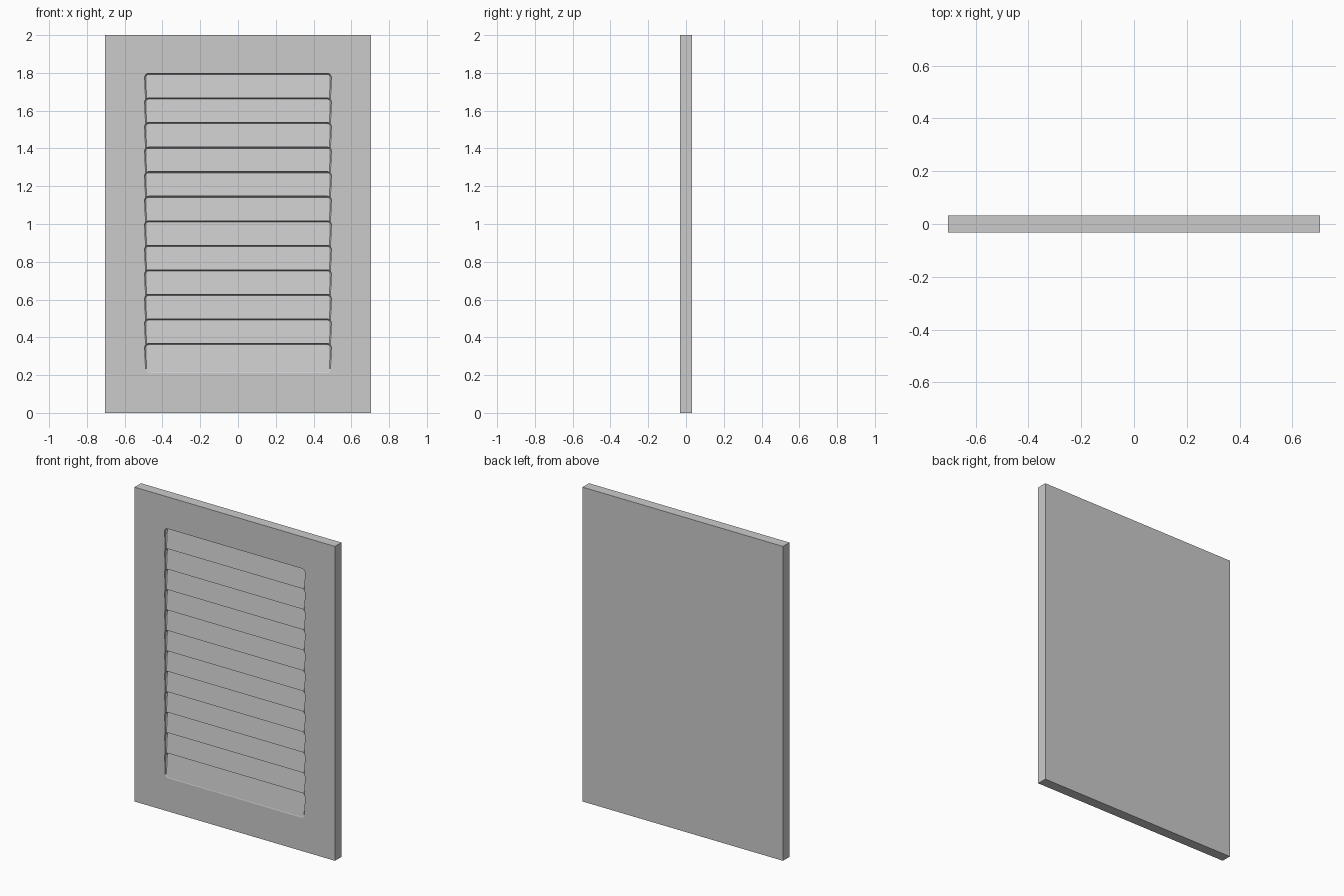
import bpy, bmesh, math

if "Cube" in bpy.data.objects:
    bpy.data.objects.remove(bpy.data.objects["Cube"])

W, T, H = 1.41, 0.065, 2.0
FRONT = -T / 2
SLATS, PITCH, TOP = 12, 0.13, 1.797
SLOT_W, SLOT_H, DEPTH = 0.99, 0.157, 0.022


def make_object(name, bm):
    bmesh.ops.recalc_face_normals(bm, faces=bm.faces[:])
    mesh = bpy.data.meshes.new(name)
    bm.to_mesh(mesh)
    bm.free()
    obj = bpy.data.objects.new(name, mesh)
    bpy.context.collection.objects.link(obj)
    return obj


def rounded_outline(z_top, inset, radius=0.022, steps=5):
    """Rounded rectangle (x, z), slightly narrower toward the bottom."""
    hw, hh = SLOT_W / 2 - inset, SLOT_H / 2 - inset
    zc, pts = z_top - SLOT_H / 2, []
    for q, (sx, sz) in enumerate([(1, 1), (-1, 1), (-1, -1), (1, -1)]):
        for i in range(steps + 1):
            a = math.pi / 2 * (q + i / steps)
            x = sx * (hw - radius) + radius * math.cos(a)
            z = sz * (hh - radius) + radius * math.sin(a)
            x *= 1 - 0.012 * (hh - z) / (2 * hh)
            pts.append((x, zc + z))
    return pts


def louvre_cutter(z_top):
    """Wedge pocket: deep at the top, almost flush at the bottom."""
    def floor(z):
        return FRONT + 0.0008 + DEPTH * max(0, 1 - (z_top - z) / SLOT_H)
    bm = bmesh.new()
    outer = rounded_outline(z_top, 0)
    inner = rounded_outline(z_top, 0.006, 0.016)
    rings = [[bm.verts.new((x, FRONT - 0.02, z)) for x, z in outer],
             [bm.verts.new((x, FRONT - 0.001 + 0.7 * (floor(z) - FRONT), z)) for x, z in outer],
             [bm.verts.new((x, floor(z), z)) for x, z in inner]]
    n = len(outer)
    for a, b in zip(rings, rings[1:]):
        for i in range(n):
            j = (i + 1) % n
            bm.faces.new((a[i], a[j], b[j], b[i]))
    bm.faces.new(rings[0])
    bm.faces.new(rings[-1][::-1])
    return make_object("louvre_cutter", bm)


# Solid door panel
bm = bmesh.new()
bmesh.ops.create_cube(bm, size=1)
bmesh.ops.scale(bm, vec=(W, T, H), verts=bm.verts)
bmesh.ops.translate(bm, vec=(0, 0, H / 2), verts=bm.verts)
panel = make_object("louvred_panel", bm)

# Row of overlapping louvre pockets pressed into the front
bpy.context.view_layer.objects.active = panel
for k in range(SLATS):
    cutter = louvre_cutter(TOP - k * PITCH)
    cutter.hide_render = True
    mod = panel.modifiers.new("louvre", 'BOOLEAN')
    mod.operation, mod.solver, mod.object = 'DIFFERENCE', 'EXACT', cutter
    bpy.ops.object.modifier_apply(modifier=mod.name)
    bpy.data.objects.remove(cutter, do_unlink=True)
